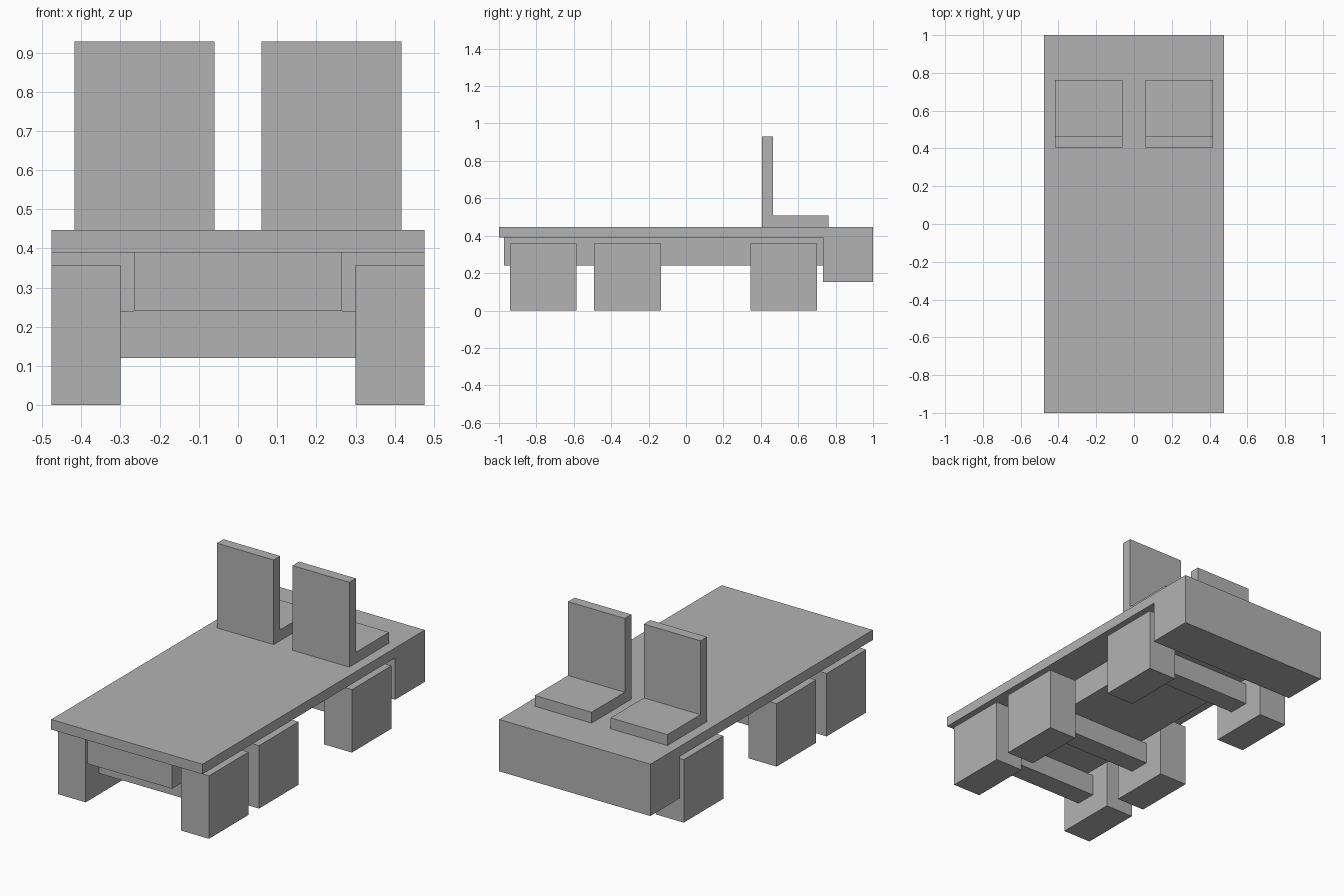
import bpy

cube = bpy.data.objects.get("Cube")
if cube:
    bpy.data.objects.remove(cube, do_unlink=True)

# Single flat grey
grey = bpy.data.materials.new("plain_grey")
grey.use_nodes = True
GREY = (0.45, 0.45, 0.45, 1)
grey.diffuse_color = GREY
grey.node_tree.nodes["Principled BSDF"].inputs["Base Color"].default_value = GREY


def box(name, x, y, z):
    """Box spanning the given (low, high) range on each axis."""
    spans = (x, y, z)
    bpy.ops.mesh.primitive_cube_add(size=1, location=[(a + b) / 2 for a, b in spans])
    obj = bpy.context.object
    obj.name = name
    obj.scale = [b - a for a, b in spans]
    bpy.ops.object.transform_apply(location=False, rotation=False, scale=True)
    obj.data.materials.append(grey)
    return obj


def pair(name, x, y, z):
    """Matching boxes on the left (+x) and right (-x)."""
    box("left_" + name, x, y, z)
    box("right_" + name, (-x[1], -x[0]), y, z)


HALF = 0.476       # half width of the vehicle
INNER = 0.3        # inner face of the wheels
DECK_TOP = 0.447
REAR = 0.733       # where the deck meets the rear block

# Body
box("deck", (-HALF, HALF), (-1, REAR), (0.39, DECK_TOP))
box("rear_block", (-HALF, HALF), (REAR, 1), (0.152, DECK_TOP))
box("chassis_beam", (-0.266, 0.266), (-0.973, REAR), (0.241, 0.39))

# Wheels and axles
for place, y in (("front", -0.763), ("middle", -0.313), ("rear", 0.522)):
    pair(place + "_wheel", (INNER, HALF), (y - 0.178, y + 0.178), (0, 0.358))
    box(place + "_axle", (-INNER, INNER), (y - 0.06, y + 0.06), (0.12, 0.241))

# Seats
pair("seat_back", (0.06, 0.417), (0.406, 0.465), (DECK_TOP, 0.929))
pair("seat_cushion", (0.06, 0.417), (0.465, 0.763), (DECK_TOP, 0.509))
